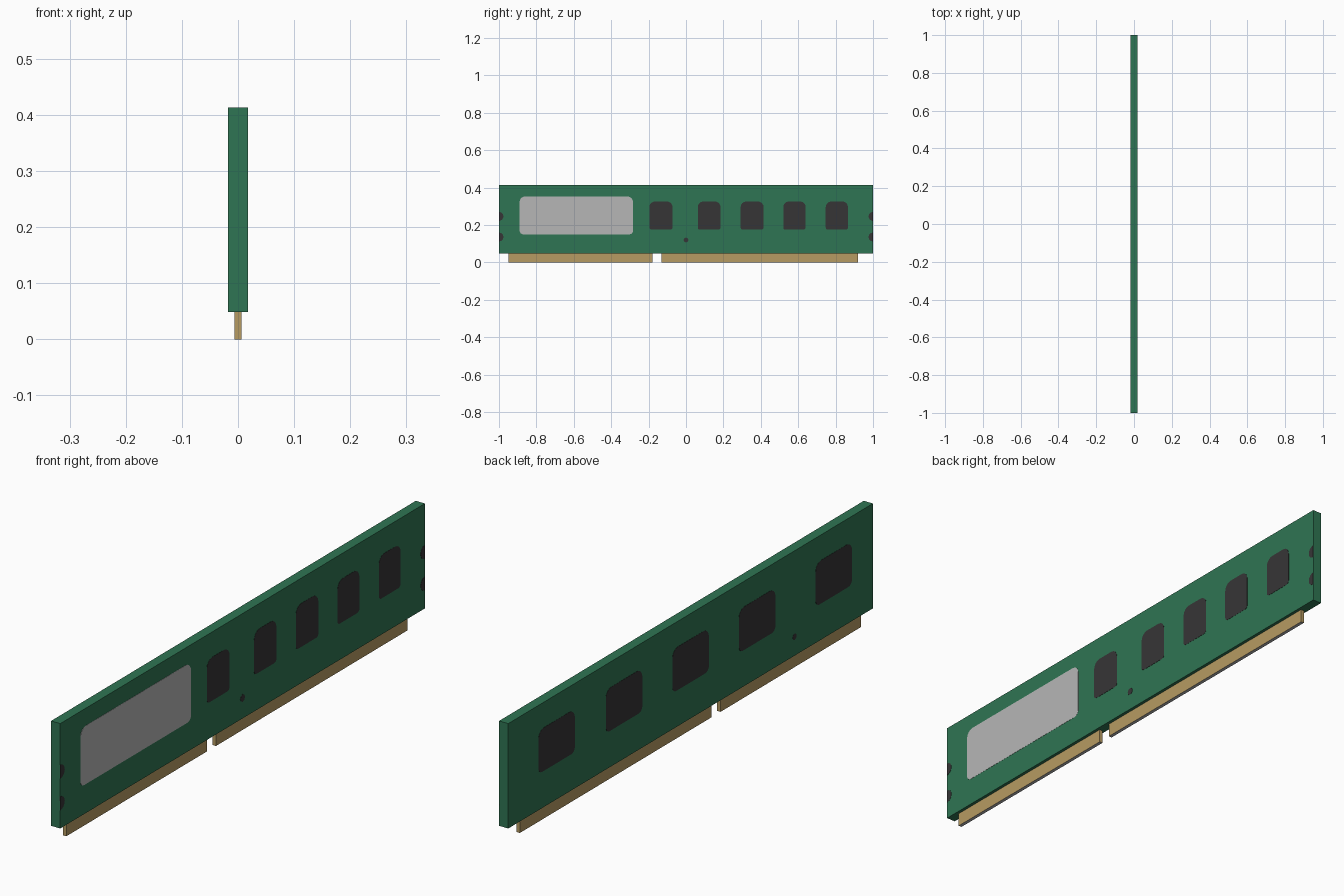
import bpy, bmesh, math

if "Cube" in bpy.data.objects:
    bpy.data.objects.remove(bpy.data.objects["Cube"])

T = 0.0175      # half thickness of the board
LIFT = 0.0007   # how far painted plates stand proud


def material(name, rgb):
    m = bpy.data.materials.new(name)
    lin = [(c / 255 / 12.92) if c < 11 else ((c / 255 + 0.055) / 1.055) ** 2.4 for c in rgb]
    m.diffuse_color = (*lin, 1)
    m.use_nodes = True
    m.node_tree.nodes["Principled BSDF"].inputs["Base Color"].default_value = m.diffuse_color
    return m


GREEN = material("board_green", (47, 117, 83))
GOLD = material("contact_gold", (182, 155, 98))
SILVER = material("label_silver", (182, 182, 182))
BLACK = material("chip_black", (54, 53, 54))


def finish(name, bm, *mats):
    bmesh.ops.recalc_face_normals(bm, faces=bm.faces[:])
    me = bpy.data.meshes.new(name)
    bm.to_mesh(me)
    bm.free()
    for m in mats:
        me.materials.append(m)
    ob = bpy.data.objects.new(name, me)
    bpy.context.collection.objects.link(ob)
    return ob


def box(name, hx, y0, y1, z0, z1, *mats):
    bm = bmesh.new()
    bmesh.ops.create_cube(bm, size=1)
    for v in bm.verts:
        v.co = (v.co.x * 2 * hx, y0 if v.co.y < 0 else y1, z0 if v.co.z < 0 else z1)
    # second material goes on the underside
    bm.normal_update()
    if len(mats) > 1:
        for f in bm.faces:
            if f.normal.z < -0.5:
                f.material_index = 1
    return finish(name, bm, *mats)


def plate(name, outline, side, mat):
    """Thin plate on the +x (side=1) or -x (side=-1) board face from a (y, z) outline."""
    bm = bmesh.new()
    face = bm.faces.new([bm.verts.new((side * (T - 0.002), y, z)) for y, z in outline])
    ext = bmesh.ops.extrude_face_region(bm, geom=[face])
    for v in ext["geom"]:
        if isinstance(v, bmesh.types.BMVert):
            v.co.x = side * (T + LIFT)
    return finish(name, bm, mat)


def rounded(y0, y1, z0, z1, r_low, r_top, n=4):
    pts = []
    for cy, cz, r, a in ((y1 - r_low, z0 + r_low, r_low, -90), (y1 - r_top, z1 - r_top, r_top, 0),
                         (y0 + r_top, z1 - r_top, r_top, 90), (y0 + r_low, z0 + r_low, r_low, 180)):
        for i in range(n + 1):
            t = math.radians(a + 90 * i / n)
            pts.append((cy + r * math.cos(t), cz + r * math.sin(t)))
    return pts


def arc(cy, cz, r, a0, a1, n):
    return [(cy + r * math.cos(math.radians(a0 + (a1 - a0) * i / n)),
             cz + r * math.sin(math.radians(a0 + (a1 - a0) * i / n))) for i in range(n + 1)]


# circuit board and the two contact strips
box("circuit_board", T, -1, 1, 0.049, 0.413, GREEN)
box("contact_strip_short", 0.0063, -0.95, -0.18, 0, 0.05, GOLD, SILVER)
box("contact_strip_long", 0.0063, -0.13, 0.92, 0, 0.05, GOLD, SILVER)

# label and chips on the right face
plate("label", rounded(-0.89, -0.283, 0.15, 0.353, 0.02, 0.03), 1, SILVER)
for i, (y0, y1) in enumerate(((-0.196, -0.072), (0.063, 0.185), (0.292, 0.415),
                              (0.52, 0.64), (0.747, 0.866))):
    plate(f"right_chip_{i + 1}", rounded(y0, y1, 0.175, 0.326, 0.012, 0.03), 1, BLACK)

# wider chips on the left face
for i, y in enumerate((0.735, 0.365, 0.0, -0.365, -0.785)):
    plate(f"left_chip_{i + 1}", rounded(y - 0.1, y + 0.1, 0.175, 0.325, 0.02, 0.03), -1, BLACK)

# painted edge notches on both ends of the right face
for z in (0.246, 0.136):
    plate("edge_notch", arc(-1, z, 0.024, -90, 90, 8), 1, BLACK)
    plate("edge_notch", arc(1, z, 0.024, 90, 270, 8), 1, BLACK)

# small marker dots
plate("right_dot", arc(0, 0.12, 0.013, 0, 315, 7), 1, BLACK)
plate("left_dot", arc(-0.57, 0.115, 0.011, 0, 315, 7), -1, BLACK)
